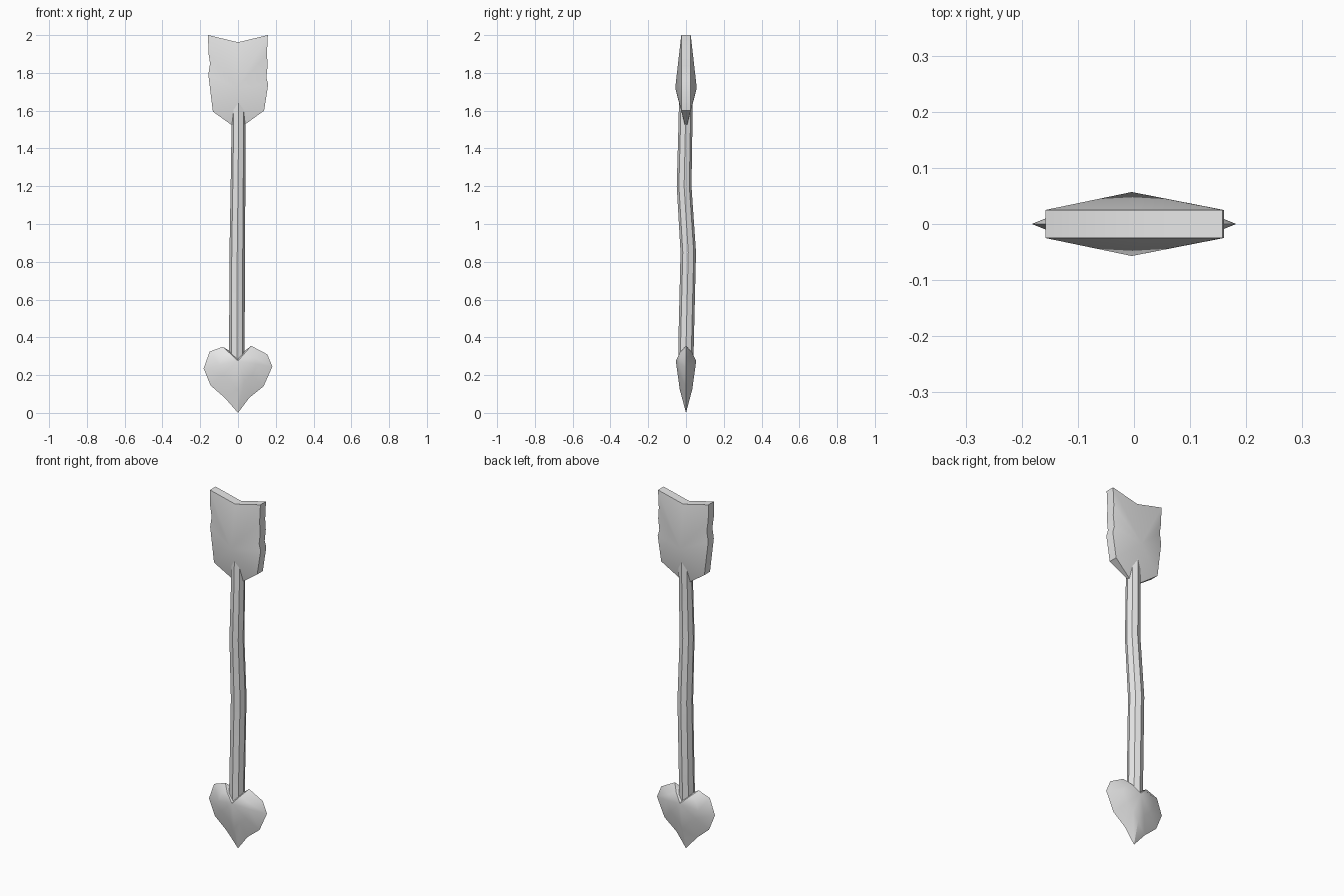
import bpy, bmesh, math
from mathutils import Vector

cube = bpy.data.objects.get("Cube")
if cube:
    bpy.data.objects.remove(cube, do_unlink=True)

grey = bpy.data.materials.new("light_grey")
grey.use_nodes = True
grey.diffuse_color = (0.8, 0.8, 0.8, 1)
grey.node_tree.nodes["Principled BSDF"].inputs["Base Color"].default_value = (0.8, 0.8, 0.8, 1)


def finish(name, bm):
    """Clean the mesh, then make a smooth shaded object from it."""
    bmesh.ops.remove_doubles(bm, verts=bm.verts, dist=0.0005)
    bmesh.ops.recalc_face_normals(bm, faces=bm.faces)
    mesh = bpy.data.meshes.new(name)
    bm.to_mesh(mesh)
    bm.free()
    obj = bpy.data.objects.new(name, mesh)
    bpy.context.collection.objects.link(obj)
    mesh.materials.append(grey)
    bpy.ops.object.select_all(action='DESELECT')
    obj.select_set(True)
    bpy.context.view_layer.objects.active = obj
    bpy.ops.object.shade_smooth_by_angle(angle=math.radians(35))
    return obj


def bridge(bm, a, b):
    n = len(a)
    for i in range(n):
        j = (i + 1) % n
        bm.faces.new((a[i], a[j], b[j], b[i]))


def pillow(name, outline, centre, rings, peak, pinch=None):
    """Outline in x, z that swells to a peak on the front and the back.
    Rings are (scale about centre, half thickness), from the rim inwards."""
    bm = bmesh.new()
    cx, cz = centre
    rims = []
    for side in (-1, 1):
        loops = []
        for scale, y in rings:
            loops.append([bm.verts.new((cx + (x - cx) * scale,
                                        0 if i == pinch else side * y,
                                        cz + (z - cz) * scale))
                          for i, (x, z) in enumerate(outline)])
        for a, b in zip(loops, loops[1:]):
            bridge(bm, a, b)
        tip = bm.verts.new((cx, side * peak, cz))
        inner = loops[-1]
        for i, v in enumerate(inner):
            bm.faces.new((v, inner[(i + 1) % len(inner)], tip))
        rims.append(loops[0])
    if rings[0][1] > 0:
        bridge(bm, *rims)
    return finish(name, bm)


# Heart shaped head with a sharp rim
pillow("heart_head",
       [(0, 0), (0.06, 0.08), (0.135, 0.14), (0.182, 0.245), (0.155, 0.31),
        (0.07, 0.355), (0, 0.3), (-0.08, 0.35), (-0.15, 0.325),
        (-0.182, 0.235), (-0.145, 0.145), (-0.07, 0.08)],
       (0, 0.275), [(1, 0), (0.55, 0.033)], 0.054)

# Feather flights with a flat rim and a worn outline
pillow("flights",
       [(0, 1.5), (0.138, 1.6), (0.16, 1.74), (0.15, 1.775), (0.157, 1.84),
        (0.153, 1.9), (0.158, 2), (0, 1.962), (-0.158, 2), (-0.157, 1.91),
        (-0.148, 1.85), (-0.157, 1.79), (-0.133, 1.595)],
       (-0.004, 1.72), [(1, 0.025)], 0.057, pinch=0)

# Slightly crooked shaft: x, y, z and radius of each section
sections = [(-0.005, 0, 0.24, 0.041), (-0.006, 0, 0.35, 0.041),
            (-0.004, 0.012, 0.85, 0.041), (0, -0.01, 1.2, 0.039),
            (0.003, -0.003, 1.52, 0.037), (0.003, 0, 1.7, 0.036)]
bm = bmesh.new()
sides = 8
loops = []
for x, y, z, r in sections:
    loops.append([bm.verts.new(Vector((x + r * math.cos(math.tau * k / sides),
                                       y + r * math.sin(math.tau * k / sides), z)))
                  for k in range(sides)])
for a, b in zip(loops, loops[1:]):
    bridge(bm, a, b)
bm.faces.new(loops[0])
bm.faces.new(loops[-1])
shaft = finish("shaft", bm)
# Keep the facets of the shaft softly shaded
bpy.ops.object.shade_smooth_by_angle(angle=math.radians(50))
